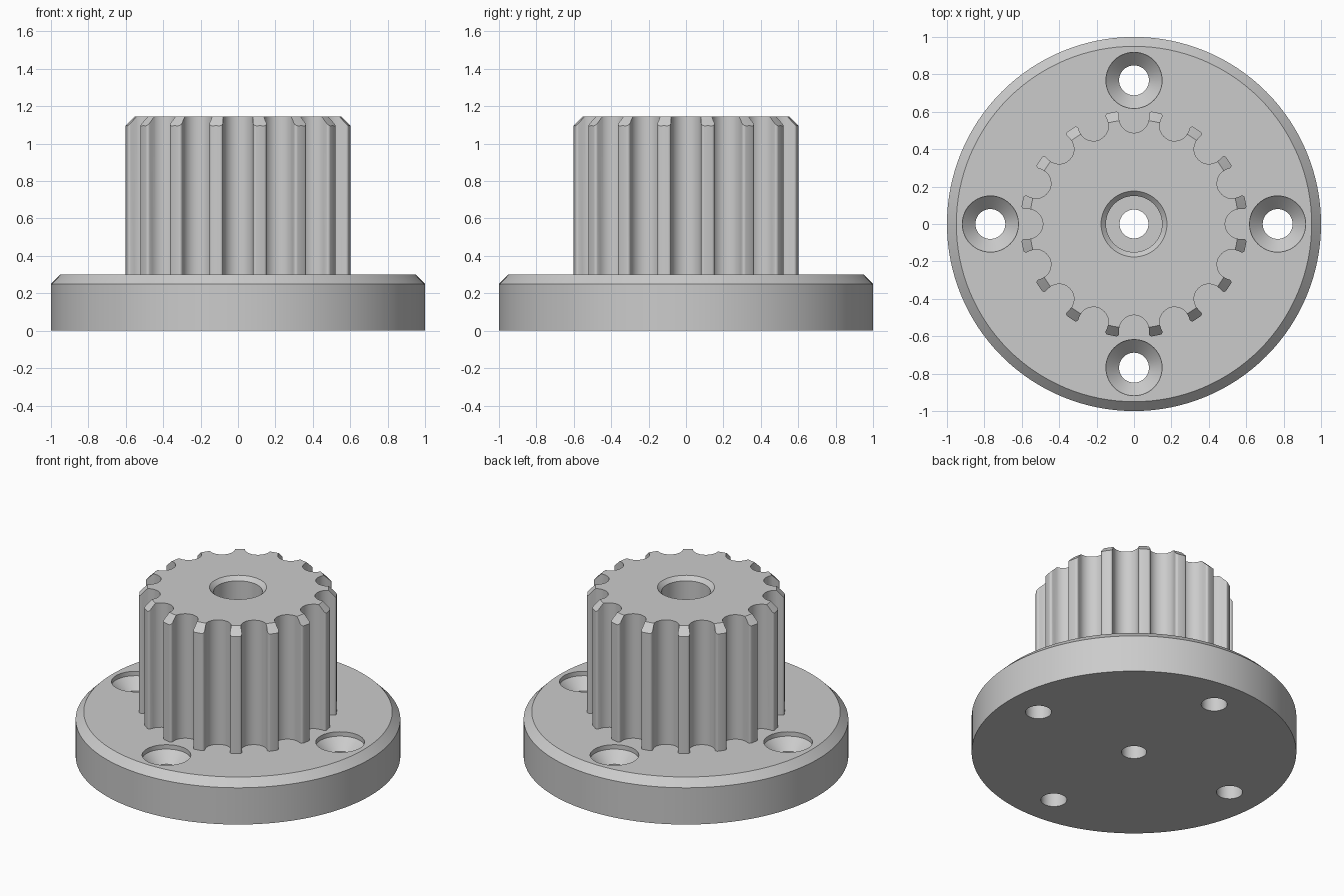
import bpy, bmesh
from math import sin, cos, pi, radians
from mathutils import Matrix, Vector

cube = bpy.data.objects.get("Cube")
if cube:
    bpy.data.objects.remove(cube, do_unlink=True)

TEETH = 16
TOP = 1.146       # top of the splined boss
FLANGE = 0.30     # top of the flange

grey = bpy.data.materials.new("plain_grey")
grey.use_nodes = True
grey.diffuse_color = (0.6, 0.6, 0.6, 1)
grey.node_tree.nodes["Principled BSDF"].inputs["Base Color"].default_value = (0.6, 0.6, 0.6, 1)


def make_object(name, bm):
    bmesh.ops.recalc_face_normals(bm, faces=bm.faces)
    mesh = bpy.data.meshes.new(name)
    bm.to_mesh(mesh)
    bm.free()
    mesh.materials.append(grey)
    obj = bpy.data.objects.new(name, mesh)
    bpy.context.collection.objects.link(obj)
    return obj


def lathe(name, profile, steps=64, at=(0, 0)):
    """Solid of revolution from (radius, height) points, capped at both ends."""
    bm = bmesh.new()
    rings = [[bm.verts.new((at[0] + r * cos(2 * pi * i / steps),
                            at[1] + r * sin(2 * pi * i / steps), z))
              for i in range(steps)] for r, z in profile]
    for low, high in zip(rings, rings[1:]):
        for i in range(steps):
            j = (i + 1) % steps
            bm.faces.new((low[i], low[j], high[j], high[i]))
    bm.faces.new(rings[0])
    bm.faces.new(rings[-1])
    return make_object(name, bm)


def combine(target, other, operation):
    """Boolean the helper into the target, then discard the helper."""
    other.hide_render = True
    mod = target.modifiers.new(operation, "BOOLEAN")
    mod.operation, mod.solver, mod.object = operation, "EXACT", other
    bpy.context.view_layer.objects.active = target
    bpy.ops.object.modifier_apply(modifier=mod.name)
    bpy.data.objects.remove(other, do_unlink=True)


# Splined boss: round-bottomed grooves between narrow teeth with rounded tips
def spline_outline():
    pitch_r, groove_r = 0.567, 0.08
    tip_r, half_tip, fillet = 0.608, 0.037, 0.015
    corner = [Vector((tip_r - fillet + fillet * cos(a), half_tip - fillet + fillet * sin(a), 0))
              for a in (radians(90 - 22.5 * k) for k in range(5))]
    points = []
    for t in range(TEETH):
        groove = Matrix.Rotation(2 * pi * t / TEETH, 3, "Z")
        tooth = Matrix.Rotation(2 * pi * (t + 0.5) / TEETH, 3, "Z")
        for k in range(15):
            a = radians(270) - pi * k / 14
            points.append(groove @ Vector((pitch_r + groove_r * cos(a), groove_r * sin(a), 0)))
        points += [tooth @ Vector((p.x, -p.y, 0)) for p in corner]
        points += [tooth @ p for p in reversed(corner)]
    return points


bm = bmesh.new()
face = bm.faces.new([bm.verts.new(p + Vector((0, 0, 0.1))) for p in spline_outline()])
grown = bmesh.ops.extrude_face_region(bm, geom=[face])["geom"]
bmesh.ops.translate(bm, vec=(0, 0, TOP - 0.1),
                    verts=[g for g in grown if isinstance(g, bmesh.types.BMVert)])
boss = make_object("splined_boss", bm)

# Chamfer on the tooth tips
combine(boss, lathe("tip_envelope", [(0.76, -0.1), (0.76, 0.944), (0.506, 1.198)], 128), "INTERSECT")

# Flange with chamfered rim
hub = lathe("flanged_spline_hub", [(1, 0), (1, 0.25), (0.95, FLANGE)], 128)
combine(hub, boss, "UNION")

# Four countersunk screw holes
for x, y in ((1, 0), (-1, 0), (0, 1), (0, -1)):
    hole = lathe("screw_hole", [(0.08, -0.1), (0.08, 0.2), (0.15, 0.27), (0.15, 0.4)],
                 48, (0.768 * x, 0.768 * y))
    combine(hub, hole, "DIFFERENCE")

# Stepped centre bore with chamfered mouth
bore = lathe("centre_bore", [(0.077, -0.1), (0.077, 0.25), (0.15, 0.25), (0.15, TOP - 0.026),
                             (0.176, TOP), (0.196, TOP + 0.02)])
combine(hub, bore, "DIFFERENCE")

bpy.ops.object.select_all(action="DESELECT")
hub.select_set(True)
bpy.context.view_layer.objects.active = hub
bpy.ops.object.shade_smooth_by_angle(angle=radians(30))
